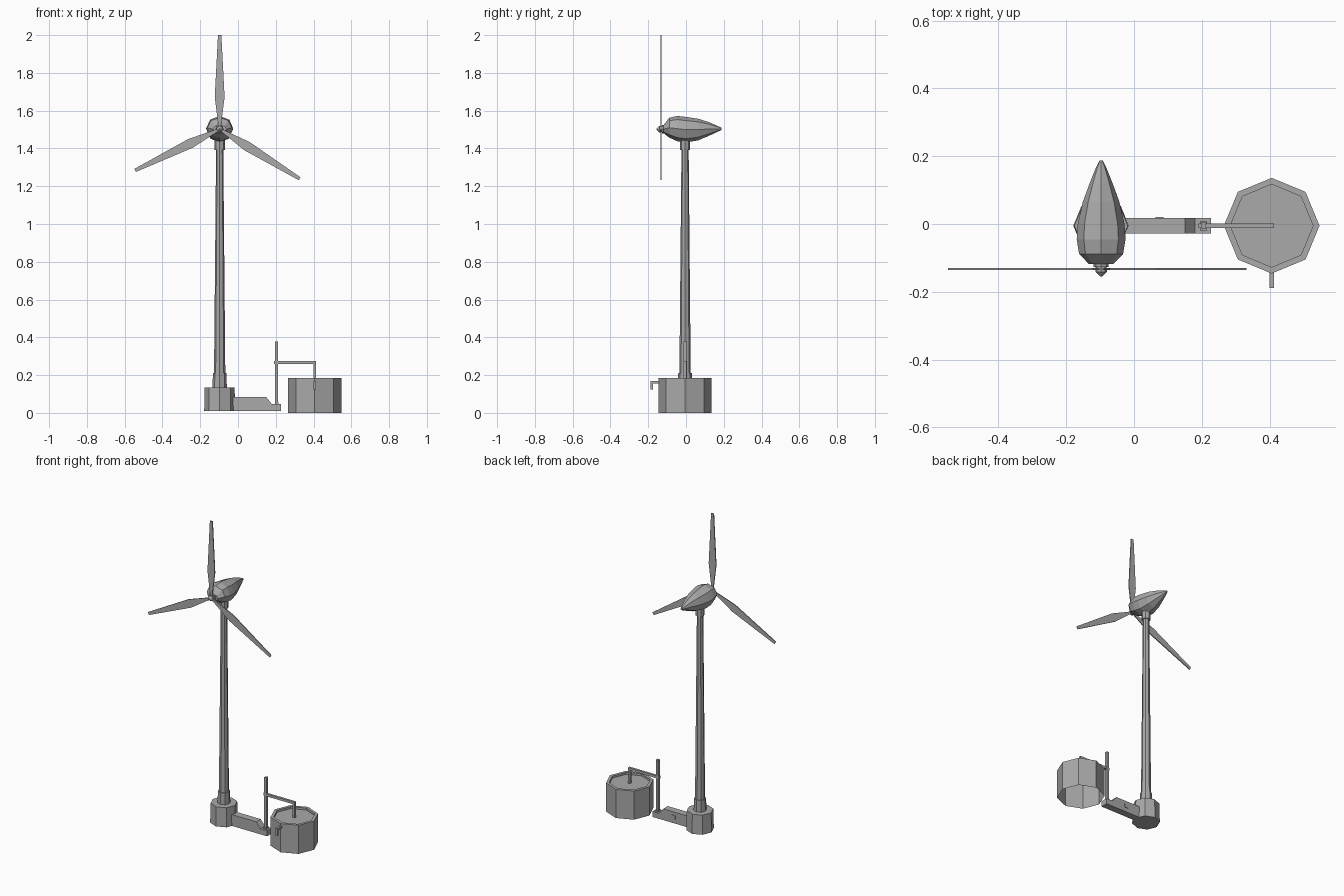
import bpy
import bmesh
from math import sin, cos, pi, radians
from mathutils import Matrix, Vector

if "Cube" in bpy.data.objects:
    bpy.data.objects.remove(bpy.data.objects["Cube"])

GREY = (0.4, 0.4, 0.4, 1)
mat = bpy.data.materials.new("plain_grey")
mat.use_nodes = True
mat.diffuse_color = GREY
mat.node_tree.nodes["Principled BSDF"].inputs["Base Color"].default_value = GREY

SIDES = 8
MID_Y = -0.005      # shared depth line of all ground parts
TOWER_X = -0.097
TANK_X = 0.406
PUMP_X = 0.205
AXLE_Z = 1.502


def finish(name, bm):
    bmesh.ops.recalc_face_normals(bm, faces=bm.faces)
    mesh = bpy.data.meshes.new(name)
    bm.to_mesh(mesh)
    bm.free()
    mesh.materials.append(mat)
    obj = bpy.data.objects.new(name, mesh)
    bpy.context.collection.objects.link(obj)
    return obj


def loft(name, rings, cap_start=True, cap_end=True):
    """Skin a stack of equal point rings."""
    bm = bmesh.new()
    loops = [[bm.verts.new(p) for p in ring] for ring in rings]
    for a, b in zip(loops, loops[1:]):
        n = len(a)
        for i in range(n):
            j = (i + 1) % n
            bm.faces.new((a[i], a[j], b[j], b[i]))
    if cap_start:
        bm.faces.new(loops[0])
    if cap_end:
        bm.faces.new(loops[-1])
    return finish(name, bm)


def circle():
    return [(cos(2 * pi * i / SIDES), sin(2 * pi * i / SIDES)) for i in range(SIDES)]


def upright(name, x, profile, **caps):
    """Octagonal turned part; profile holds (radius, z)."""
    return loft(name, [[(x + r * c, MID_Y + r * s, z) for c, s in circle()]
                       for r, z in profile], **caps)


def box(name, x, y, z):
    """Box from three (low, high) ranges."""
    bm = bmesh.new()
    bmesh.ops.create_cube(bm, size=1)
    for v in bm.verts:
        v.co = Vector([lo + (c + 0.5) * (hi - lo)
                       for c, (lo, hi) in zip(v.co, (x, y, z))])
    return finish(name, bm)


def around(c, half):
    return (c - half, c + half)


# Tower
upright("tower_base", TOWER_X, [(0.082, 0.01), (0.079, 0.135)])
upright("tower_collar", TOWER_X, [(0.038, 0.13), (0.036, 0.21)])
upright("tower_pole", TOWER_X, [(0.03, 0.2), (0.019, 1.4)])
upright("tower_head", TOWER_X, [(0.027, 1.393), (0.027, 1.45)])

# Nacelle: (y, half width, bottom z, top z)
sections = [
    (-0.118, 0.036, 1.48, 1.525), (-0.088, 0.065, 1.457, 1.563),
    (-0.045, 0.072, 1.438, 1.572), (0.0, 0.069, 1.432, 1.567),
    (0.065, 0.054, 1.443, 1.557), (0.12, 0.034, 1.466, 1.54),
    (0.165, 0.016, 1.487, 1.52), (0.187, 0.005, 1.497, 1.51),
]
loft("nacelle", [[(TOWER_X + w * c, y, (lo + hi) / 2 + (hi - lo) / 2 * s)
                  for c, s in circle()] for y, w, lo, hi in sections])

# Hub with pointed nose
hub = [(-0.11, 0.022), (-0.127, 0.022), (-0.127, 0.016), (-0.141, 0.017), (-0.155, 0.003)]
loft("rotor_hub", [[(TOWER_X + r * c, y, AXLE_Z + r * s) for c, s in circle()]
                   for y, r in hub])

# Rotor blades: (distance from axle, half width)
blade = [(0.01, 0.007), (0.035, 0.009), (0.17, 0.026), (0.498, 0.009)]
outline = [(-w, d) for d, w in blade] + [(w, d) for d, w in reversed(blade)]
for name, angle in (("blade_top", 0), ("blade_right", 116), ("blade_left", -121.8)):
    obj = loft(name, [[(x, y, z) for x, z in outline] for y in (-0.003, 0.003)])
    # positive turns swing toward the model's right
    obj.data.transform(Matrix.Translation((TOWER_X, -0.133, AXLE_Z))
                       @ Matrix.Rotation(radians(-angle), 4, "Y"))

# Arm joining tower to pump
arm = [(-0.06, 0.01), (0.227, 0.01), (0.227, 0.046), (0.18, 0.046),
       (0.15, 0.083), (-0.06, 0.083)]
loft("connecting_arm", [[(x, MID_Y + d, z) for x, z in arm] for d in (-0.023, 0.023)])
box("arm_hatch", around(0.075, 0.012), (0.016, 0.021), around(0.05, 0.012))

# Pump post, foot and delivery pipe
box("pump_foot", around(PUMP_X, 0.01), around(MID_Y, 0.014), (0.04, 0.055))
box("pump_post", around(PUMP_X, 0.008), around(MID_Y, 0.009), (0.045, 0.378))
box("pipe_across", (0.19, 0.413), around(MID_Y, 0.007), (0.258, 0.274))
box("pipe_down", around(TANK_X, 0.007), around(MID_Y, 0.007), (0.16, 0.262))

# Water tank: open underneath, rim and sunken lid
upright("water_tank", TANK_X,
        [(0.141, 0), (0.141, 0.185), (0.122, 0.185), (0.122, 0.172)], cap_start=False)

# Tap
box("tap_pipe", around(TANK_X, 0.007), (-0.188, -0.13), (0.155, 0.17))
box("tap_spout", around(TANK_X, 0.007), (-0.188, -0.174), (0.123, 0.16))
